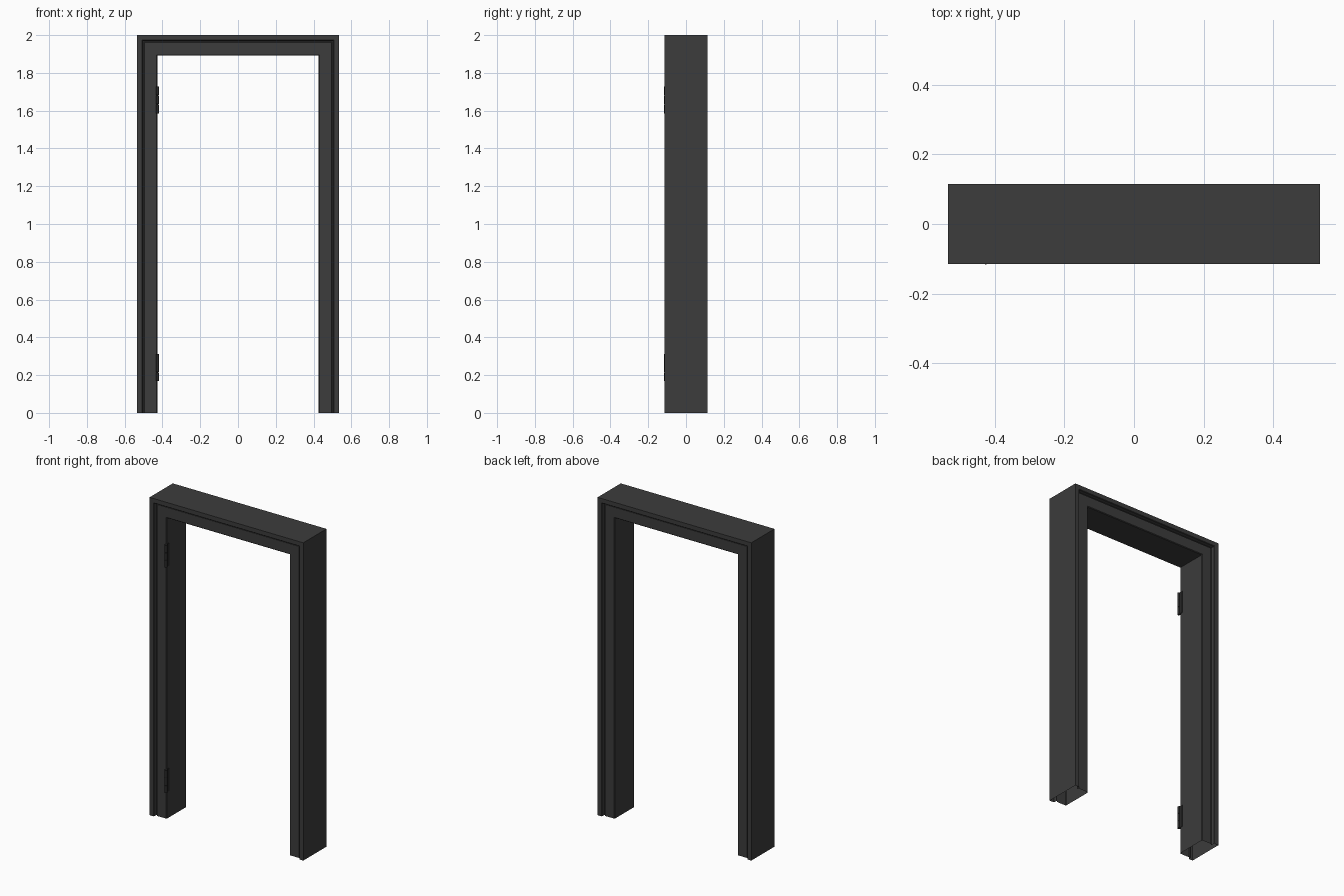
import bpy, bmesh
from mathutils import Matrix

if "Cube" in bpy.data.objects:
    bpy.data.objects.remove(bpy.data.objects["Cube"])

W, H = 0.535, 2.0


def material(name, v):
    m = bpy.data.materials.new(name)
    m.diffuse_color = (v, v, v, 1)
    m.use_nodes = True
    m.node_tree.nodes["Principled BSDF"].inputs["Base Color"].default_value = m.diffuse_color
    return m


def finish(bm, name, mat):
    bmesh.ops.recalc_face_normals(bm, faces=bm.faces)
    me = bpy.data.meshes.new(name)
    bm.to_mesh(me)
    bm.free()
    ob = bpy.data.objects.new(name, me)
    bpy.context.collection.objects.link(ob)
    me.materials.append(mat)
    return ob


frame_mat = material("dark_frame", 0.045)
hinge_mat = material("dark_hinge", 0.02)

# Casing cross-section: (inset from outer edge, y), raised rim, groove, flat band
front = [(0, -0.115), (0.027, -0.115), (0.030, -0.112), (0.032, -0.092),
         (0.037, -0.092), (0.040, -0.099), (0.104, -0.099), (0.108, -0.095)]
profile = front + [(d, -y) for d, y in reversed(front)]

# Door frame: mitred sweep up, across and down, open at the feet
bm = bmesh.new()
rows = []
for sx, top in ((-1, 0), (-1, 1), (1, 1), (1, 0)):
    rows.append([bm.verts.new((sx * (W - d), y, top * (H - d))) for d, y in profile])
n = len(profile)
for a, b in zip(rows, rows[1:]):
    for i in range(n):
        j = (i + 1) % n
        bm.faces.new((a[i], a[j], b[j], b[i]))
finish(bm, "door_frame", frame_mat)


# Hinges: three-part knuckle with a thin leaf on the jamb
def hinge(name, z):
    bm = bmesh.new()
    for k in (-1, 0, 1):
        bmesh.ops.create_cone(bm, cap_ends=True, segments=16, radius1=0.009, radius2=0.009,
                              depth=0.046, matrix=Matrix.Translation((-0.426, -0.107, z + k * 0.048)))
    leaf = Matrix.Translation((-0.426, -0.092, z)) @ Matrix.Diagonal((0.004, 0.03, 0.142, 1))
    bmesh.ops.create_cube(bm, size=1, matrix=leaf)
    ob = finish(bm, name, hinge_mat)
    bpy.ops.object.select_all(action='DESELECT')
    ob.select_set(True)
    bpy.context.view_layer.objects.active = ob
    bpy.ops.object.shade_smooth_by_angle()


hinge("lower_hinge", 0.24)
hinge("upper_hinge", 1.657)
